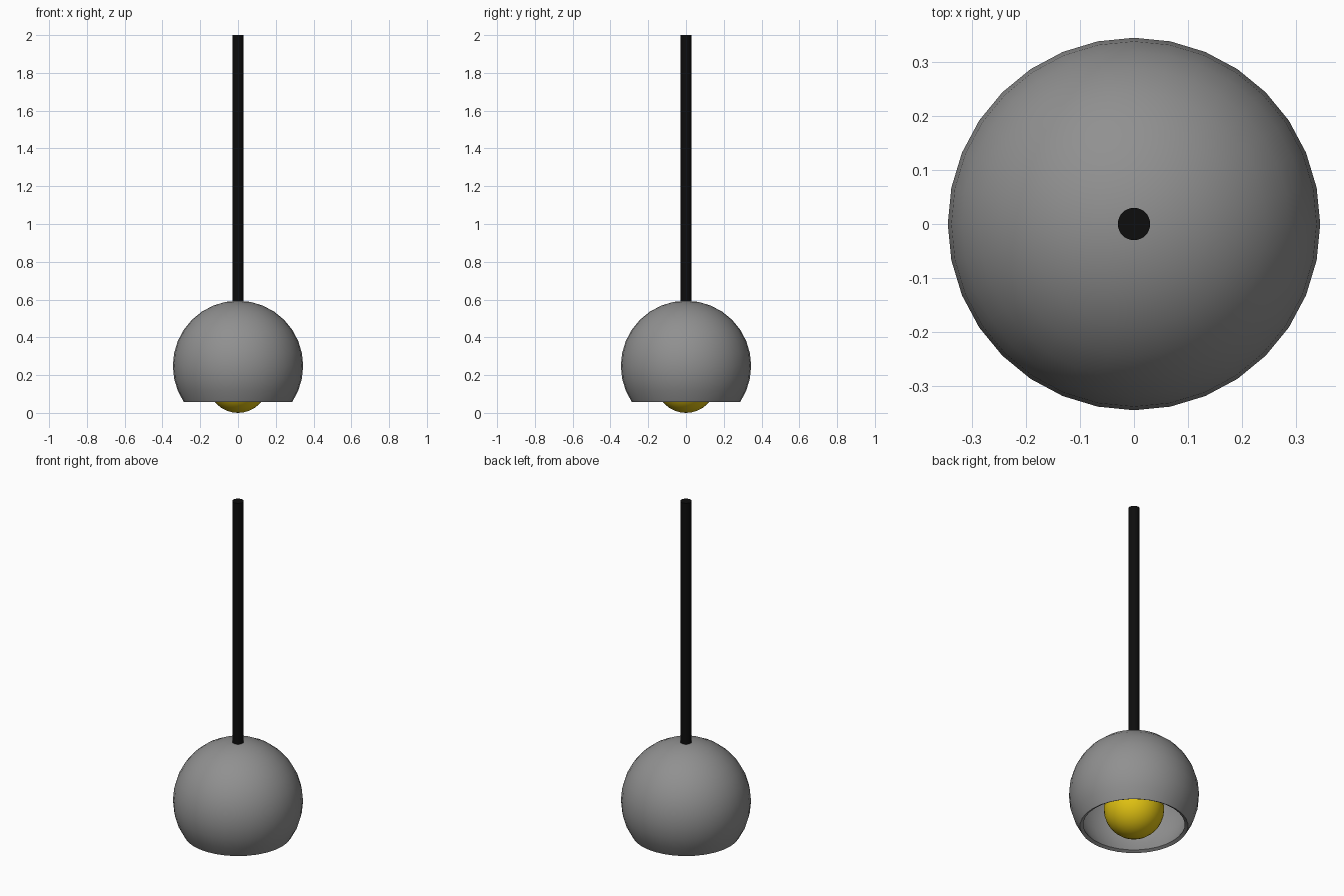
import bpy, bmesh, math
from mathutils import Matrix

if "Cube" in bpy.data.objects:
    bpy.data.objects.remove(bpy.data.objects["Cube"])


def material(name, rgb):
    m = bpy.data.materials.new(name)
    m.diffuse_color = (*rgb, 1.0)
    m.use_nodes = True
    m.node_tree.nodes["Principled BSDF"].inputs["Base Color"].default_value = m.diffuse_color
    return m


GREY = material("grey_metal", (0.28, 0.28, 0.28))
BLACK = material("black_rod", (0.004, 0.004, 0.004))
YELLOW = material("yellow_bulb", (0.75, 0.54, 0.006))


def make_object(name, bm, mat):
    mesh = bpy.data.meshes.new(name)
    bm.to_mesh(mesh)
    bm.free()
    ob = bpy.data.objects.new(name, mesh)
    bpy.context.collection.objects.link(ob)
    mesh.materials.append(mat)
    return ob


def sphere(radius, z):
    bm = bmesh.new()
    bmesh.ops.create_uvsphere(bm, u_segments=32, v_segments=16, radius=radius,
                              matrix=Matrix.Translation((0, 0, z)))
    return bm


def smooth(ob):
    bpy.ops.object.select_all(action='DESELECT')
    ob.select_set(True)
    bpy.context.view_layer.objects.active = ob
    bpy.ops.object.shade_smooth_by_angle(angle=math.radians(35))


# Lamp shade: sphere opened three rings below its equator, then thickened inward
R, Z = 0.345, 0.249
bm = sphere(R, Z)
cut = Z - R * math.sin(math.radians(33.75)) - 0.01
bmesh.ops.delete(bm, geom=[v for v in bm.verts if v.co.z < cut], context='VERTS')
shade = make_object("lamp_shade", bm, GREY)
solid = shade.modifiers.new("thickness", 'SOLIDIFY')
solid.thickness = 0.02
solid.offset = -1
bpy.context.view_layer.objects.active = shade
bpy.ops.object.modifier_apply(modifier=solid.name)
smooth(shade)

# Bulb
smooth(make_object("bulb", sphere(0.16, 0.16), YELLOW))

# Hanging rod, running through the shade down to the bulb
low, high = 0.30, 2.0
bm = bmesh.new()
bmesh.ops.create_cone(bm, cap_ends=True, segments=32, radius1=0.03, radius2=0.03,
                      depth=high - low,
                      matrix=Matrix.Translation((0, 0, (low + high) / 2)))
smooth(make_object("hanging_rod", bm, BLACK))
